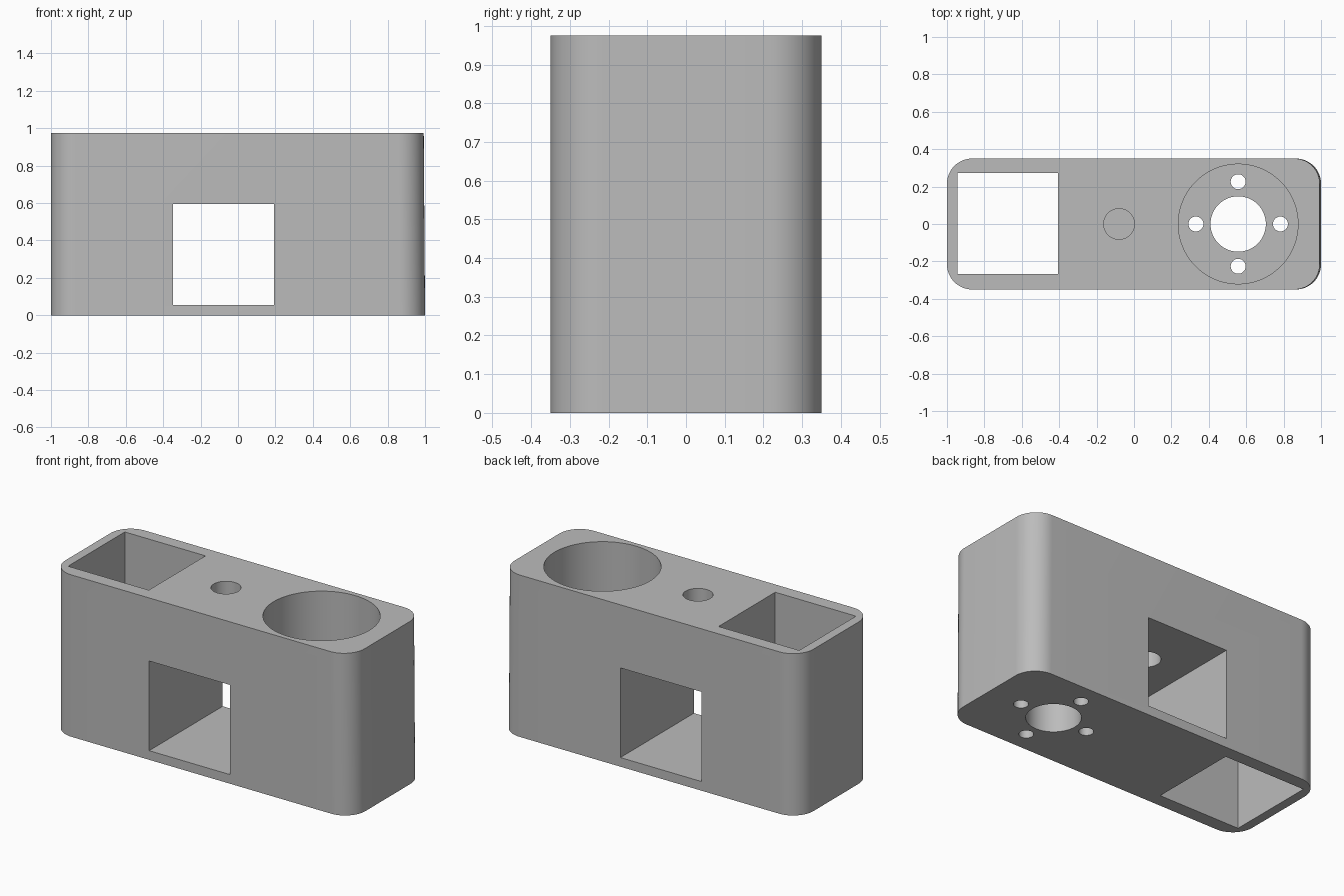
import bpy, bmesh, math

if "Cube" in bpy.data.objects:
    bpy.data.objects.remove(bpy.data.objects["Cube"])

H = 0.975           # block height
HALF_Y = 0.35       # half depth
R = 0.135           # corner radius

grey = bpy.data.materials.new("plain grey")
grey.diffuse_color = (0.5, 0.5, 0.5, 1)
grey.use_nodes = True
grey.node_tree.nodes["Principled BSDF"].inputs["Base Color"].default_value = grey.diffuse_color


def make_object(name, bm):
    mesh = bpy.data.meshes.new(name)
    bmesh.ops.recalc_face_normals(bm, faces=bm.faces[:])
    bm.to_mesh(mesh)
    bm.free()
    obj = bpy.data.objects.new(name, mesh)
    mesh.materials.append(grey)
    bpy.context.collection.objects.link(obj)
    return obj


def box(name, x0, x1, y0, y1, z0, z1):
    bm = bmesh.new()
    bmesh.ops.create_cube(bm, size=1)
    for v in bm.verts:
        v.co = ((x0 + x1) / 2 + v.co.x * (x1 - x0),
                (y0 + y1) / 2 + v.co.y * (y1 - y0),
                (z0 + z1) / 2 + v.co.z * (z1 - z0))
    return make_object(name, bm)


def cylinder(name, x, y, r, z0, z1, sides=64):
    bm = bmesh.new()
    bmesh.ops.create_cone(bm, cap_ends=True, segments=sides,
                          radius1=r, radius2=r, depth=z1 - z0)
    bmesh.ops.translate(bm, verts=bm.verts[:], vec=(x, y, (z0 + z1) / 2))
    return make_object(name, bm)


# Rounded block, with a very slight draft on its right end
bm = bmesh.new()
outline = []
for sx, sy, start in ((1, 1, 0), (-1, 1, 90), (-1, -1, 180), (1, -1, 270)):
    for i in range(17):
        a = math.radians(start + 90 * i / 16)
        outline.append(bm.verts.new((sx * (1 - R) + R * math.cos(a),
                                     sy * (HALF_Y - R) + R * math.sin(a), 0)))
base = bm.faces.new(outline)
top = bmesh.ops.extrude_face_region(bm, geom=[base])["geom"]
for v in top:
    if isinstance(v, bmesh.types.BMVert):
        v.co.z = H
        if v.co.x > 0.5:
            v.co.x -= 0.007
body = make_object("holder_body", bm)

# Cutters: square well, front window, small top hole, round bore and its floor holes
cutters = [
    box("square_well_cutter", -0.945, -0.407, -0.268, 0.272, -0.1, H + 0.1),
    box("window_cutter", -0.347, 0.192, -0.5, 0.5, 0.055, 0.595),
    cylinder("small_hole_cutter", -0.08, 0, 0.082, 0.4, H + 0.1),
    cylinder("round_bore_cutter", 0.557, 0, 0.32, 0.37, H + 0.1, 96),
    cylinder("centre_hole_cutter", 0.557, 0, 0.148, -0.1, 0.5),
]
for i in range(4):
    a = i * math.pi / 2
    cutters.append(cylinder("screw_hole_cutter", 0.557 + 0.226 * math.cos(a),
                            0.226 * math.sin(a), 0.04, -0.1, 0.5, 32))

for c in cutters:
    mod = body.modifiers.new(c.name, 'BOOLEAN')
    mod.operation = 'DIFFERENCE'
    mod.solver = 'EXACT'
    mod.object = c

# Bake the cuts, then remove the cutters
bpy.context.view_layer.update()
deps = bpy.context.evaluated_depsgraph_get()
cut_mesh = bpy.data.meshes.new_from_object(body.evaluated_get(deps))
body.modifiers.clear()
body.data = cut_mesh
for c in cutters:
    bpy.data.objects.remove(c)

# Smooth round walls, keep hard rims
bpy.context.view_layer.objects.active = body
body.select_set(True)
bpy.ops.object.shade_smooth_by_angle(angle=math.radians(30))
